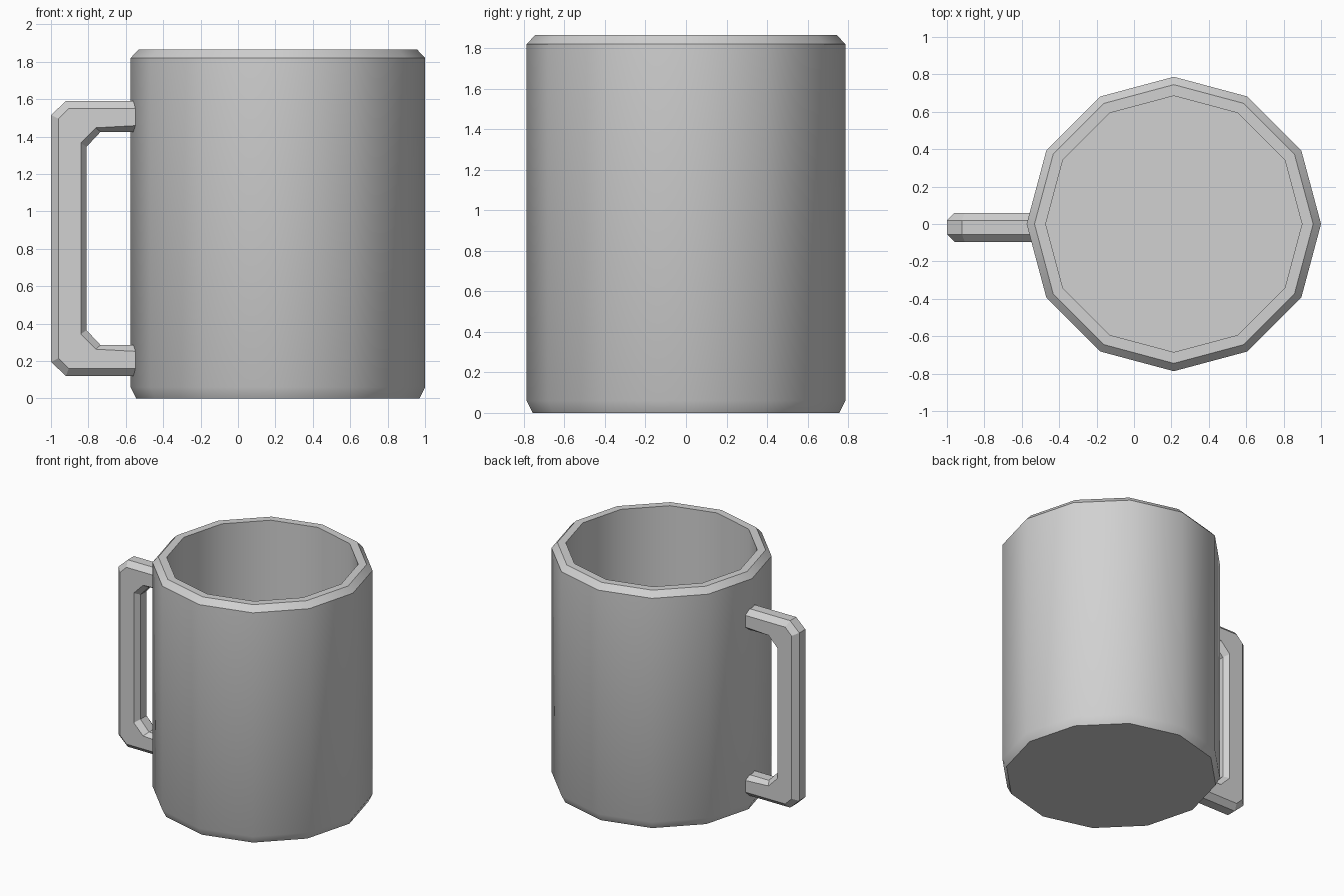
import bpy, bmesh, math

cube = bpy.data.objects.get("Cube")
if cube:
    bpy.data.objects.remove(cube, do_unlink=True)

# Single ceramic colour
GREY = (0.64, 0.64, 0.64, 1.0)
ceramic = bpy.data.materials.new("grey ceramic")
ceramic.use_nodes = True
ceramic.diffuse_color = GREY
ceramic.node_tree.nodes["Principled BSDF"].inputs["Base Color"].default_value = GREY


def loft(name, rings, angle):
    """Skin a list of equal closed rings and cap both ends."""
    bm = bmesh.new()
    loops = [[bm.verts.new(p) for p in ring] for ring in rings]
    n = len(loops[0])
    for a, b in zip(loops, loops[1:]):
        for i in range(n):
            j = (i + 1) % n
            bm.faces.new((a[i], a[j], b[j], b[i]))
    bm.faces.new(loops[0][::-1])
    bm.faces.new(loops[-1])
    bmesh.ops.recalc_face_normals(bm, faces=bm.faces)
    mesh = bpy.data.meshes.new(name)
    bm.to_mesh(mesh)
    bm.free()
    mesh.materials.append(ceramic)
    obj = bpy.data.objects.new(name, mesh)
    bpy.context.collection.objects.link(obj)
    bpy.ops.object.select_all(action="DESELECT")
    obj.select_set(True)
    bpy.context.view_layer.objects.active = obj
    bpy.ops.object.shade_smooth_by_angle(angle=math.radians(angle))
    return obj


# Mug body: twelve-sided, chamfered foot and rim, hollow inside
SIDES = 12
CENTRE_X = 0.213
profile = [(0.757, 0), (0.787, 0.06), (0.787, 1.82), (0.745, 1.865),
           (0.685, 1.865), (0.685, 0.1)]


def ring(radius, z):
    steps = [math.tau * i / SIDES for i in range(SIDES)]
    return [(CENTRE_X + radius * math.cos(a), radius * math.sin(a), z) for a in steps]


loft("mug_body", [ring(r, z) for r, z in profile], 35)

# Handle: chamfered bar; upper half of each edge line, mirrored in height
MID_Z = 0.855
END_X = -0.52
outer = [(END_X, 1.59), (-0.92, 1.59), (-1.0, 1.515)]
outer_side = [(END_X, 1.55), (-0.905, 1.55), (-0.96, 1.495)]
inner_side = [(END_X, 1.46), (-0.76, 1.447), (-0.84, 1.365)]
inner = [(END_X, 1.425), (-0.735, 1.425), (-0.81, 1.345)]
FRONT, FRONT_FLAT, BACK_FLAT, BACK = -0.095, -0.055, 0.02, 0.06
section = [(outer, BACK_FLAT), (outer, FRONT_FLAT),
           (outer_side, FRONT), (inner_side, FRONT),
           (inner, FRONT_FLAT), (inner, BACK_FLAT),
           (inner_side, BACK), (outer_side, BACK)]

upper = [[(line[k][0], y, line[k][1]) for line, y in section] for k in range(3)]
lower = [[(x, y, 2 * MID_Z - z) for x, y, z in r] for r in reversed(upper)]
loft("handle", upper + lower, 20)
